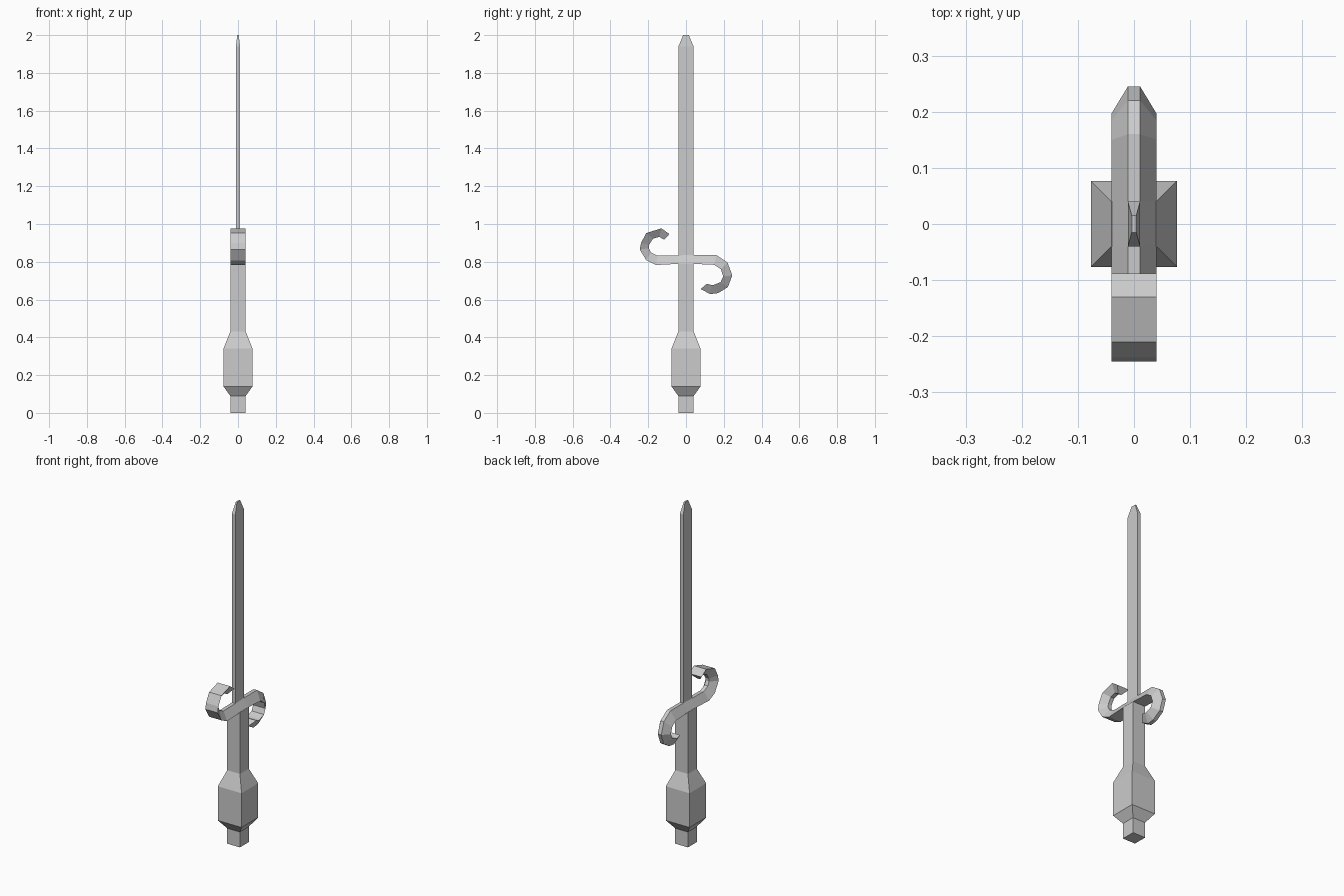
import bpy, bmesh


def loft(name, rings):
    """Skin a row of four-cornered rings and cap both ends."""
    bm = bmesh.new()
    loops = [[bm.verts.new(p) for p in ring] for ring in rings]
    for a, b in zip(loops, loops[1:]):
        for i in range(4):
            j = (i + 1) % 4
            bm.faces.new((a[i], a[j], b[j], b[i]))
    bm.faces.new(loops[0])
    bm.faces.new(loops[-1])
    bmesh.ops.recalc_face_normals(bm, faces=bm.faces)
    mesh = bpy.data.meshes.new(name)
    bm.to_mesh(mesh)
    bm.free()
    obj = bpy.data.objects.new(name, mesh)
    bpy.context.collection.objects.link(obj)
    return obj


def rect(hx, hy, z):
    return [(-hx, -hy, z), (hx, -hy, z), (hx, hy, z), (-hx, hy, z)]


WIDE, NARROW = 0.04, 0.011

# Square handle with a swollen pommel
handle_profile = [(0.041, 0), (0.041, 0.09), (0.077, 0.14), (0.077, 0.34),
                  (0.041, 0.43), (0.041, 0.79)]
loft("handle", [rect(h, h, z) for h, z in handle_profile])

# Thin flat blade with a tapered tip
loft("blade", [rect(NARROW, 0.04, 0.80), rect(NARROW, 0.04, 1.94),
               rect(0.004, 0.015, 2.0)])

# S-shaped guard: each station is (wide edge y, z, narrow edge y, z)
guard_path = [
    (-0.088, 0.947, -0.115, 0.917),
    (-0.130, 0.977, -0.142, 0.932),
    (-0.210, 0.952, -0.175, 0.922),
    (-0.238, 0.900, -0.195, 0.890),
    (-0.245, 0.865, -0.197, 0.872),
    (-0.210, 0.808, -0.186, 0.850),
    (-0.158, 0.783, -0.150, 0.832),
    (-0.040, 0.789, -0.040, 0.834),
    (0.040, 0.789, 0.040, 0.836),
    (0.150, 0.784, 0.160, 0.836),
    (0.185, 0.760, 0.220, 0.796),
    (0.197, 0.722, 0.245, 0.728),
    (0.183, 0.692, 0.222, 0.666),
    (0.148, 0.678, 0.170, 0.634),
    (0.136, 0.676, 0.127, 0.629),
    (0.111, 0.684, 0.078, 0.656),
]
loft("guard", [[(-WIDE, wy, wz), (WIDE, wy, wz), (NARROW, ny, nz), (-NARROW, ny, nz)]
               for wy, wz, ny, nz in guard_path])
